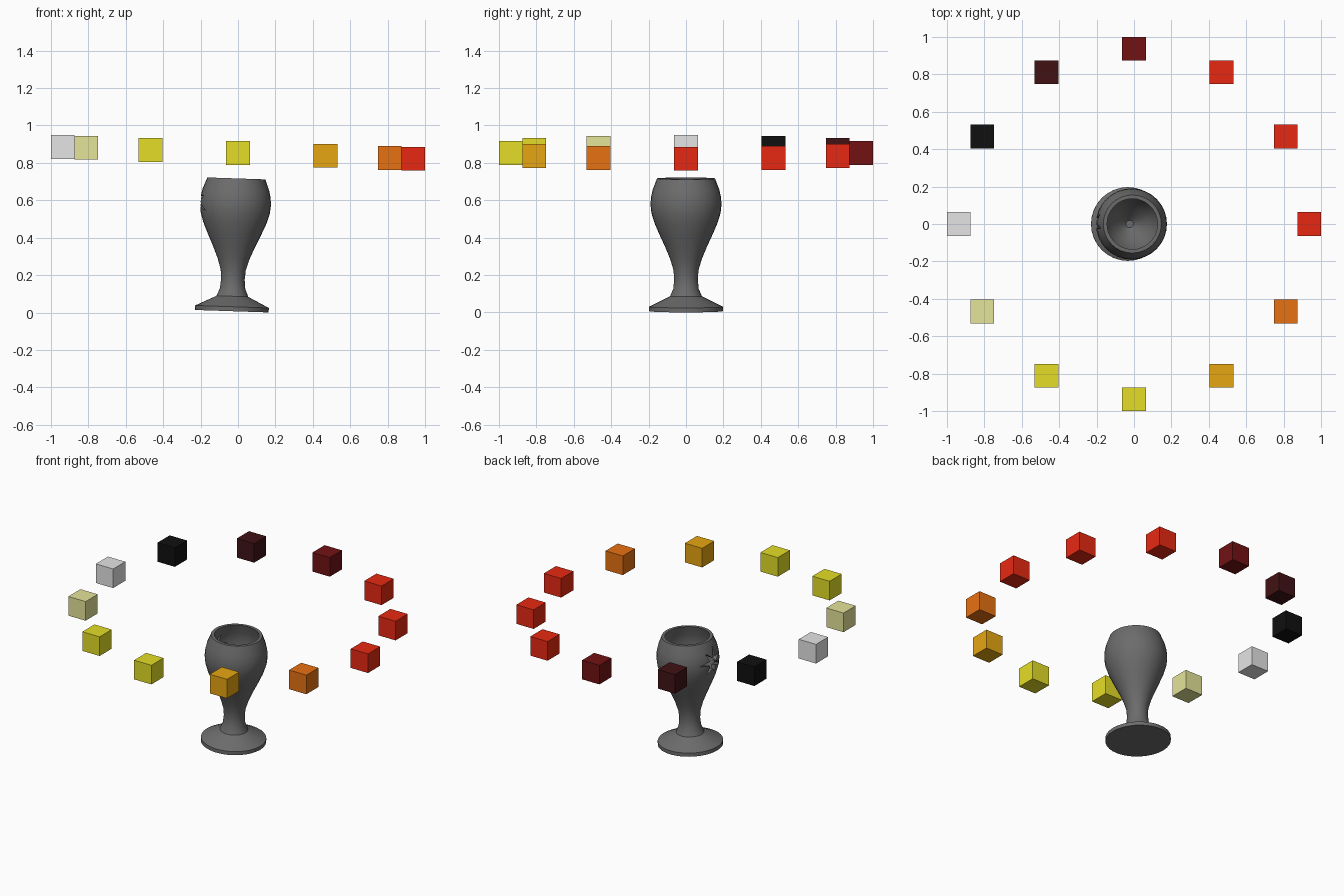
import bpy, bmesh, math
from mathutils import Matrix, Vector

if "Cube" in bpy.data.objects:
    bpy.data.objects.remove(bpy.data.objects["Cube"], do_unlink=True)

TILT = math.radians(1.93)


def material(name, r, g, b):
    m = bpy.data.materials.new(name)
    m.use_nodes = True
    m.diffuse_color = (r, g, b, 1)
    bsdf = next(n for n in m.node_tree.nodes if n.type == 'BSDF_PRINCIPLED')
    bsdf.inputs["Base Color"].default_value = (r, g, b, 1)
    return m


def add_object(name, bm, mat):
    bmesh.ops.recalc_face_normals(bm, faces=bm.faces)
    mesh = bpy.data.meshes.new(name)
    bm.to_mesh(mesh)
    bm.free()
    mesh.materials.append(mat)
    ob = bpy.data.objects.new(name, mesh)
    bpy.context.collection.objects.link(ob)
    return ob


stone = material("stone grey", .15, .15, .15)
red = material("red", .8, .022, .006)
dark_red = material("dark red", .17, .006, .007)
maroon = material("maroon", .053, .006, .007)
black = material("black", .005, .005, .005)
white = material("white", .78, .78, .78)
cream = material("cream", .78, .78, .32)
yellow = material("yellow", .78, .73, .02)
amber = material("amber", .8, .38, .006)
orange = material("orange", .8, .165, .006)

# Goblet: one lathed profile, outside then inside
profile = [(0, 0), (.197, 0), (.197, .024), (.1, .072), (.085, .08), (.068, .12),
           (.063, .17), (.067, .22), (.085, .28), (.112, .345), (.142, .41),
           (.168, .47), (.185, .525), (.19, .57), (.187, .61), (.178, .65),
           (.155, .71), (.135, .71), (.155, .65), (.164, .6), (.16, .53),
           (.135, .45), (.09, .36), (.02, .29), (0, .29)]
bm = bmesh.new()
verts = [bm.verts.new((r, 0, z)) for r, z in profile]
edges = [bm.edges.new(pair) for pair in zip(verts, verts[1:])]
bmesh.ops.spin(bm, geom=verts + edges, cent=(0, 0, 0), axis=(0, 0, 1),
               angle=math.tau, steps=32, use_merge=True)
bmesh.ops.remove_doubles(bm, verts=bm.verts, dist=.0005)
goblet = add_object("goblet", bm, stone)

# Jagged break in the side of the bowl, cut with a star prism
bm = bmesh.new()
radii = [.1, .035, .085, .03, .1, .04, .08, .03, .11, .035, .075, .04, .09, .035]
star = [bm.verts.new((-.3, r * math.cos(i * math.tau / len(radii)),
                      .58 + r * math.sin(i * math.tau / len(radii))))
        for i, r in enumerate(radii)]
face = bm.faces.new(star)
ext = bmesh.ops.extrude_face_region(bm, geom=[face])
bmesh.ops.translate(bm, vec=(.2, 0, 0),
                    verts=[v for v in ext["geom"] if isinstance(v, bmesh.types.BMVert)])
cutter = add_object("break_cutter", bm, stone)
cutter.hide_render = True
cutter.hide_set(True)

cut = goblet.modifiers.new("break", 'BOOLEAN')
cut.operation = 'DIFFERENCE'
cut.solver = 'EXACT'
cut.object = cutter
bpy.context.view_layer.objects.active = goblet
goblet.select_set(True)
bpy.ops.object.modifier_apply(modifier=cut.name)
bpy.data.objects.remove(cutter, do_unlink=True)
bpy.ops.object.shade_smooth_by_angle(angle=math.radians(25))
goblet.matrix_world = Matrix.Translation((-.033, 0, .007)) @ Matrix.Rotation(TILT, 4, 'Y')

# Ring of twelve floating cubes, the ring tilted like the goblet
ring = [red, red, red, dark_red, maroon, black,
        white, cream, yellow, yellow, amber, orange]
for i, mat in enumerate(ring):
    a = i * math.tau / len(ring)
    bm = bmesh.new()
    bmesh.ops.create_cube(bm, size=.127)
    cube = add_object(f"ring_cube_{i + 1}", bm, mat)
    x, y = .9365 * math.cos(a), .9365 * math.sin(a)
    cube.location = Vector((x, y, .853 - x * math.tan(TILT)))
